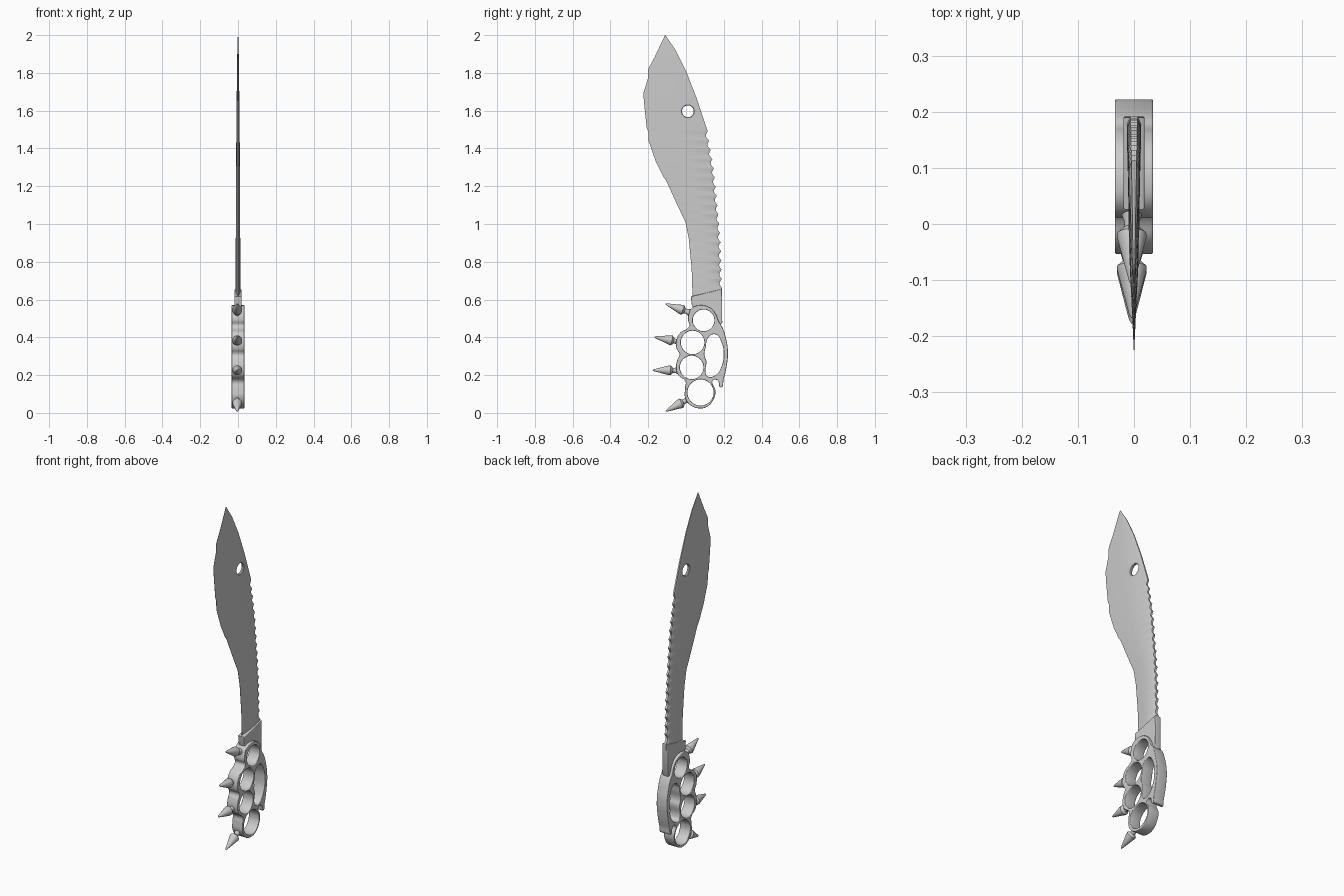
import bpy, bmesh, math
from mathutils import Vector

cube = bpy.data.objects.get("Cube")
if cube:
    bpy.data.objects.remove(cube, do_unlink=True)


def material(name, value):
    mat = bpy.data.materials.new(name)
    mat.use_nodes = True
    colour = (value, value, value, 1)
    mat.diffuse_color = colour
    mat.node_tree.nodes["Principled BSDF"].inputs["Base Color"].default_value = colour
    return mat


STEEL = material("steel grey", 0.6)


def activate(obj):
    bpy.ops.object.select_all(action='DESELECT')
    obj.select_set(True)
    bpy.context.view_layer.objects.active = obj


def finish(obj, angle=35):
    activate(obj)
    bpy.ops.object.shade_smooth_by_angle(angle=math.radians(angle))


def mesh_object(name, bm):
    bmesh.ops.recalc_face_normals(bm, faces=bm.faces)
    mesh = bpy.data.meshes.new(name)
    bm.to_mesh(mesh)
    bm.free()
    mesh.materials.append(STEEL)
    obj = bpy.data.objects.new(name, mesh)
    bpy.context.collection.objects.link(obj)
    return obj


def skin(name, loops):
    """Join equal closed loops of points into a capped solid."""
    bm = bmesh.new()
    rows = [[bm.verts.new(p) for p in loop] for loop in loops]
    for a, b in zip(rows, rows[1:]):
        for i in range(len(a)):
            j = (i + 1) % len(a)
            bm.faces.new((a[i], a[j], b[j], b[i]))
    bm.faces.new(rows[0])
    bm.faces.new(rows[-1])
    return mesh_object(name, bm)


def lathe(name, start, end, profile, sides=20):
    """Turn (fraction along axis, radius) pairs around the axis start-end."""
    start, end = Vector(start), Vector(end)
    turn = (end - start).to_track_quat('Z', 'Y')
    loops = []
    for t, r in profile:
        angles = [math.tau * k / sides for k in range(sides)]
        loops.append([start.lerp(end, t) + turn @ Vector((r * math.cos(a), r * math.sin(a), 0))
                      for a in angles])
    return skin(name, loops)


def plate(name, half, bevel, outline, holes=(), smooth=True):
    """Bevelled side-profile plate; outline points in thousandths (y, z)."""
    curve = bpy.data.curves.new(name, 'CURVE')
    curve.dimensions, curve.fill_mode = '2D', 'BOTH'
    curve.extrude, curve.bevel_depth = half - bevel, bevel
    curve.offset, curve.bevel_resolution = -bevel, 2
    curve.resolution_u = 6 if smooth else 1
    for points in (outline, *holes):
        spline = curve.splines.new('BEZIER')
        spline.bezier_points.add(len(points) - 1)
        spline.use_cyclic_u = True
        for bp, (y, z) in zip(spline.bezier_points, points):
            bp.co = (y / 1000, z / 1000, 0)
            bp.handle_left_type = bp.handle_right_type = 'AUTO' if smooth else 'VECTOR'
    curve.materials.append(STEEL)
    obj = bpy.data.objects.new(name, curve)
    bpy.context.collection.objects.link(obj)
    obj.rotation_euler = (math.pi / 2, 0, math.pi / 2)
    activate(obj)
    bpy.ops.object.convert(target='MESH')
    finish(bpy.context.object)


def circle(y, z, r, count=12):
    return [(y + r * math.cos(math.tau * k / count), z + r * math.sin(math.tau * k / count))
            for k in range(count)]


def interp(table, z):
    for (z0, v0), (z1, v1) in zip(table, table[1:]):
        if z <= z1:
            return v0 + (v1 - v0) * (z - z0) / (z1 - z0)
    return table[-1][1]


# Blade: cross-sections stacked up the height, scalloped saw teeth on the spine
EDGE = [(.6, .035), (.76, .03), (.92, .015), (1.01, -.003), (1.13, -.06), (1.23, -.105),
        (1.25, -.12), (1.33, -.16), (1.44, -.198), (1.49, -.2), (1.51, -.208), (1.62, -.22),
        (1.69, -.226), (1.77, -.202), (1.82, -.2), (1.88, -.168), (1.95, -.135), (2, -.111)]
SPINE = [(.6, .19), (.66, .192), (.87, .187), (1.03, .176), (1.29, .15), (1.49, .115),
         (1.67, .055), (1.81, 0), (1.92, -.055), (2, -.109)]
THICK = [(.6, .013), (1.2, .011), (1.6, .008), (1.9, .004), (2, .001)]
TEETH, LOW, HIGH = 17, .66, 1.49
loops = []
for k in range(176):
    z = .6 + 1.4 * k / 175
    front, back, t = interp(EDGE, z), interp(SPINE, z), interp(THICK, z)
    if LOW < z < HIGH:
        back -= .014 * abs(math.sin(math.pi * TEETH * (z - LOW) / (HIGH - LOW)))
    width = back - front
    shoulder = back - min(.015, width * .2)
    belly = front + width * .45
    right = [(t * .5, back, z), (t, shoulder, z), (t * .9, belly, z), (.0004, front, z)]
    loops.append(right + [(-x, y, h) for x, y, h in reversed(right)])
blade = skin("blade", loops)

# Countersunk round hole through the blade
cutter = lathe("hole_cutter", (-.02, .01, 1.597), (.02, .01, 1.597),
               [(0, .045), (.4, .031), (.6, .031), (1, .045)], 32)
cutter.hide_render = True
cutter.hide_viewport = True
cut = blade.modifiers.new("hole", 'BOOLEAN')
cut.object, cut.operation, cut.solver = cutter, 'DIFFERENCE', 'EXACT'
activate(blade)
bpy.ops.object.modifier_apply(modifier="hole")
bpy.data.objects.remove(cutter, do_unlink=True)
finish(blade, 30)

# Collar clamping the foot of the blade
plate("blade_collar", .019, .004,
      [(26, 617), (85, 630), (190, 655), (192, 480), (168, 440), (155, 500),
       (130, 552), (95, 562), (40, 550), (30, 575)], smooth=False)

# Knuckle grip: four finger rings, palm opening and rear guard
FINGERS = [(93, 490, 57), (35, 373, 62), (30, 241, 62), (77, 108, 69)]
PALM = [(119, 400), (156, 416), (188, 374), (199, 310), (188, 246), (156, 199),
        (114, 193), (103, 215), (108, 273), (98, 305), (104, 347)]
GRIP = [(13, 517), (27, 552), (72, 570), (130, 555), (160, 518), (175, 480), (190, 458),
        (209, 405), (222, 326), (215, 246), (199, 177), (185, 135), (167, 172), (142, 172),
        (156, 119), (146, 72), (114, 34), (72, 24), (24, 40), (-5, 82), (-5, 130), (-3, 167),
        (-40, 199), (-53, 241), (-45, 283), (-34, 310), (-50, 342), (-50, 389), (-29, 426),
        (8, 448), (19, 464), (11, 490)]
plate("knuckle_grip", .034, .0035, GRIP, [circle(*f) for f in FINGERS] + [PALM])

# Spikes on the knuckles, each with a narrow neck
SPIKES = [((.022, .53), (-.108, .577)), ((-.035, .375), (-.167, .402)),
          ((-.04, .225), (-.177, .226)), ((.012, .072), (-.108, .008))]
for k, (root, tip) in enumerate(SPIKES):
    spike = lathe("knuckle_spike_%d" % (k + 1), (-.004, *root), (-.004, *tip),
                  [(0, .02), (.15, .013), (.22, .014), (.3, .026), (.36, .026),
                   (.7, .014), (.95, .005), (1, .001)])
    finish(spike, 40)
